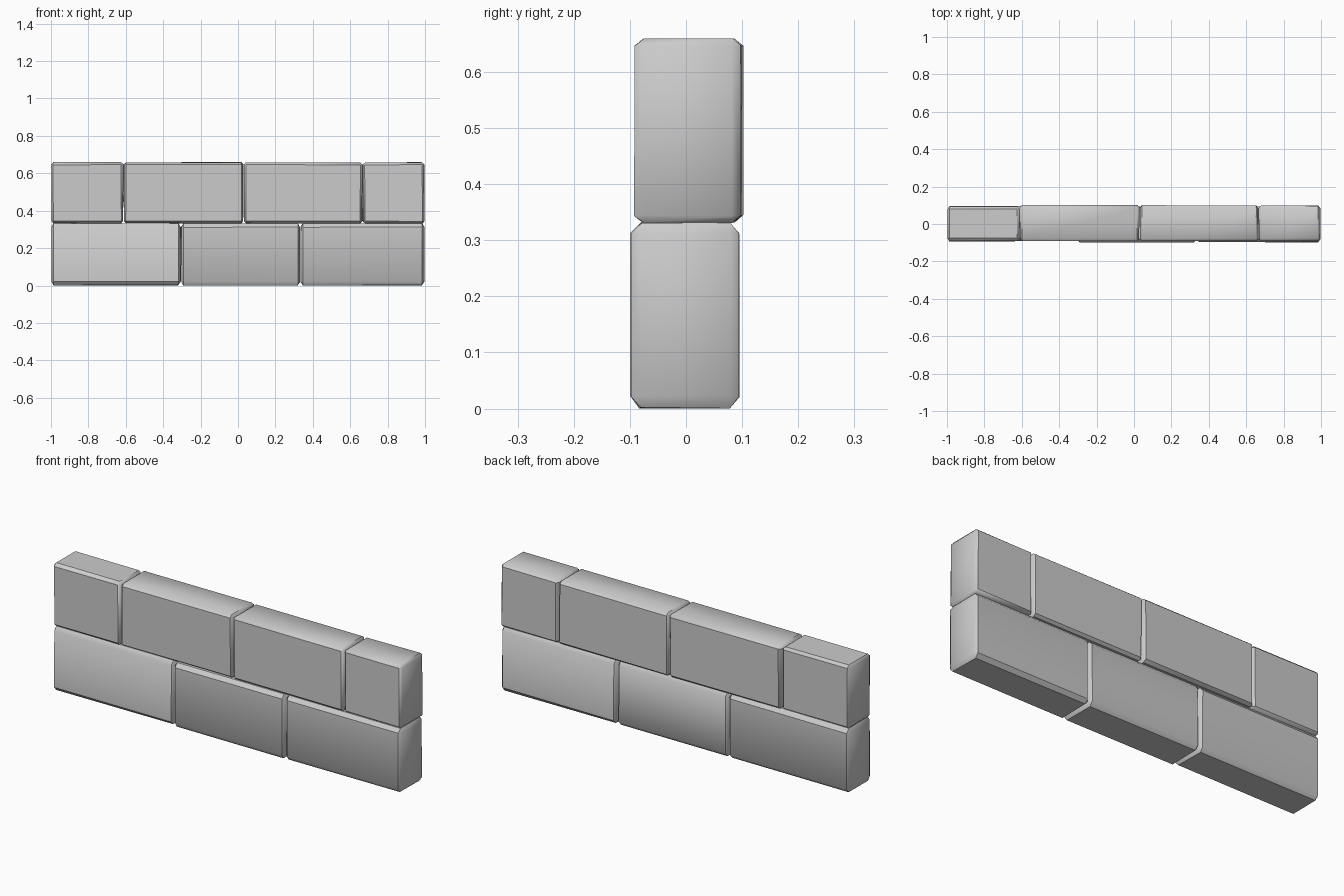
import bpy, bmesh, random
from mathutils import Vector

if "Cube" in bpy.data.objects:
    bpy.data.objects.remove(bpy.data.objects["Cube"])

random.seed(4)


def brick(name, x0, x1, y0, y1, z0, z1, chamfer):
    """Slightly worn block with a different chamfer size along each axis."""
    lo, hi, c = Vector((x0, y0, z0)), Vector((x1, y1, z1)), Vector(chamfer)
    mid = (lo + hi) / 2
    bm = bmesh.new()
    bmesh.ops.create_cube(bm, size=1)
    for v in bm.verts:
        v.co = Vector([v.co[i] * (hi[i] - lo[i]) / c[i] for i in range(3)])
    bmesh.ops.bevel(bm, geom=bm.edges[:], offset=1, segments=1,
                    profile=0.5, affect='EDGES')
    for v in bm.verts:
        v.co = Vector([mid[i] + v.co[i] * c[i] for i in range(3)])
        # hand-worn corners, always pushed inward
        for i in range(3):
            s = 1 if v.co[i] < mid[i] else -1
            v.co[i] += s * random.uniform(0, 0.003)
    bmesh.ops.recalc_face_normals(bm, faces=bm.faces[:])
    me = bpy.data.meshes.new(name)
    bm.to_mesh(me)
    bm.free()
    ob = bpy.data.objects.new(name, me)
    bpy.context.collection.objects.link(ob)
    bpy.context.view_layer.objects.active = ob
    ob.select_set(True)
    bpy.ops.object.shade_smooth_by_angle(angle=0.7)
    ob.select_set(False)


# lower course: (x start, x end, front y, back y)
lower = [(-1.0, -0.305, -0.093, 0.096),
         (-0.305, 0.333, -0.101, 0.094),
         (0.333, 0.998, -0.099, 0.097)]
for i, (a, b, f, k) in enumerate(lower):
    brick(f"lower_brick_{i + 1}", a, b, f, k, 0.0, 0.333, (0.012, 0.017, 0.02))

# upper course, offset by half a brick
upper = [(-1.0, -0.612, -0.092, 0.096),
         (-0.612, 0.03, -0.092, 0.103),
         (0.03, 0.666, -0.094, 0.101),
         (0.666, 0.998, -0.093, 0.099)]
for i, (a, b, f, k) in enumerate(upper):
    brick(f"upper_brick_{i + 1}", a, b, f, k, 0.331, 0.66, (0.011, 0.015, 0.012))
